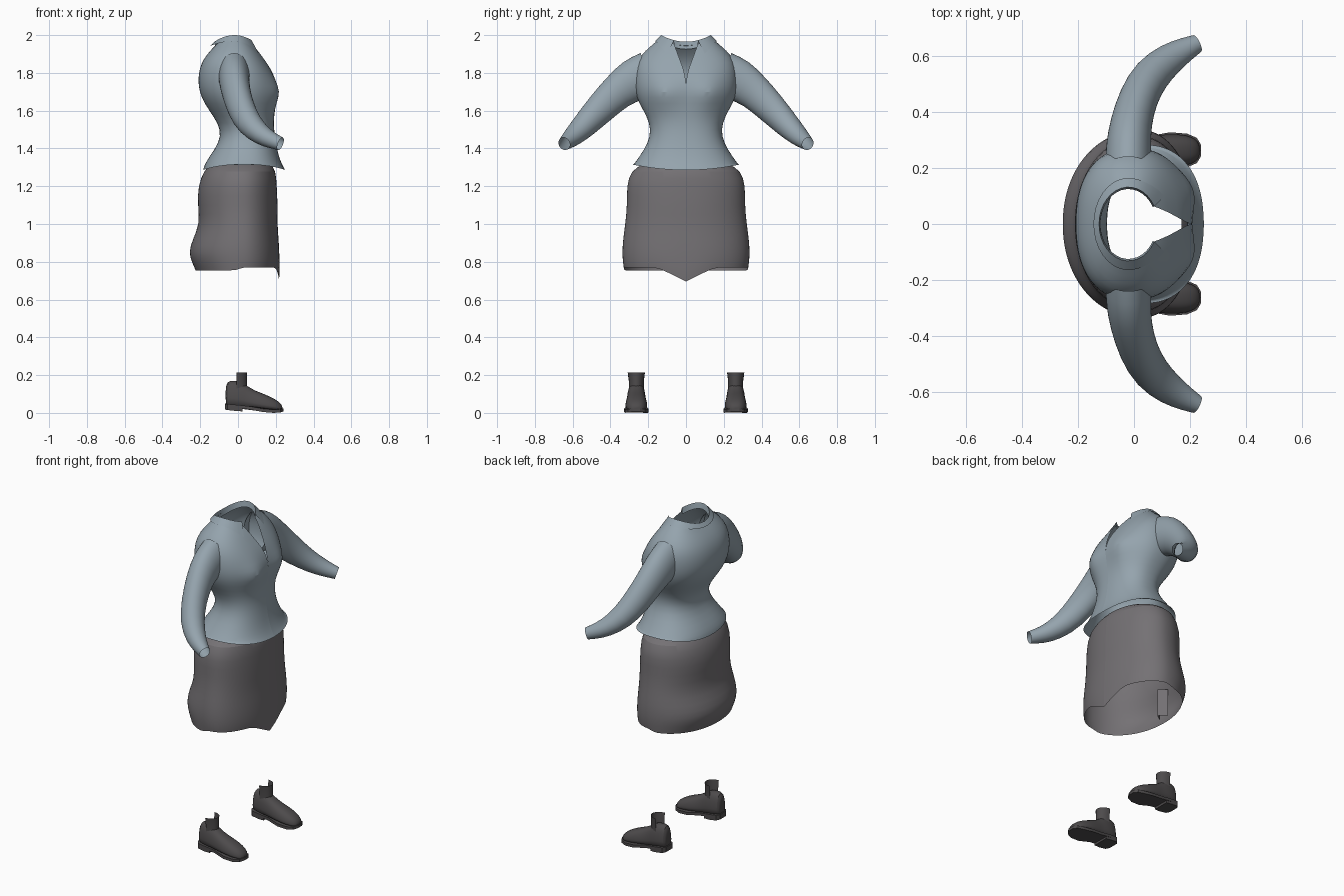
import bpy, bmesh
from math import sin, cos, pi, exp, copysign
from mathutils import Vector

cube = bpy.data.objects.get("Cube")
if cube:
    bpy.data.objects.remove(cube)


def material(name, r, g, b):
    m = bpy.data.materials.new(name)
    m.use_nodes = True
    m.diffuse_color = (r, g, b, 1)
    m.node_tree.nodes["Principled BSDF"].inputs["Base Color"].default_value = (r, g, b, 1)
    return m


BLUE = material("blue_grey_cloth", 0.30, 0.37, 0.42)
GREY = material("warm_grey_cloth", 0.175, 0.165, 0.175)
DARK = material("dark_leather", 0.075, 0.07, 0.072)


def power(v, n):
    return copysign(abs(v) ** (2 / n), v)


def loft(name, rows, mat, closed=True, caps=False, mirror=False, subdiv=1, edge=40):
    """Skin a list of point rows, optionally capped and mirrored."""
    bm = bmesh.new()
    vs = [[bm.verts.new(p) for p in row] for row in rows]
    n = len(vs[0])
    for a, b in zip(vs, vs[1:]):
        for i in range(n if closed else n - 1):
            j = (i + 1) % n
            bm.faces.new((a[i], a[j], b[j], b[i]))
    if caps:
        bm.faces.new(vs[0])
        bm.faces.new(vs[-1])
    bmesh.ops.recalc_face_normals(bm, faces=bm.faces)
    me = bpy.data.meshes.new(name)
    bm.to_mesh(me)
    bm.free()
    me.materials.append(mat)
    ob = bpy.data.objects.new(name, me)
    bpy.context.collection.objects.link(ob)
    if mirror:
        mod = ob.modifiers.new("mirror", "MIRROR")
        mod.use_axis = (False, True, False)
    if subdiv:
        mod = ob.modifiers.new("smooth", "SUBSURF")
        mod.levels = mod.render_levels = subdiv
        mod.boundary_smooth = "PRESERVE_CORNERS"
    bpy.ops.object.select_all(action="DESELECT")
    bpy.context.view_layer.objects.active = ob
    ob.select_set(True)
    bpy.ops.object.shade_smooth_by_angle(angle=edge * pi / 180)
    return ob


def ring(z, back, front, half, gap=0, n=2.3, segs=40, mid=None):
    """Body cross-section, widest at mid, that starts and ends at the front opening."""
    mid = (back + front) / 2 if mid is None else mid
    pts = []
    for i in range(segs + 1):
        a = gap + (2 * pi - 2 * gap) * i / segs
        c = power(cos(a), n)
        x = mid + c * (front - mid if c > 0 else mid - back)
        pts.append(Vector((x, half * power(sin(a), n), z)))
    return pts


# Blouse body: z, back, front, half width, front opening angle, neckline drop
blouse = []
for z, back, front, half, gap, drop in [
        (1.285, -.185, .25, .285, 0, 0), (1.31, -.18, .235, .28, 0, 0),
        (1.36, -.15, .215, .245, 0, 0), (1.43, -.10, .2, .2, 0, 0),
        (1.50, -.09, .19, .185, 0, 0), (1.57, -.13, .19, .207, 0, 0),
        (1.64, -.18, .2, .25, 0, 0), (1.70, -.205, .21, .27, 0, 0),
        (1.76, -.212, .20, .275, 0, 0), (1.83, -.205, .175, .27, .03, .01),
        (1.89, -.185, .14, .245, .1, .02), (1.945, -.15, .11, .185, .22, .03),
        (1.99, -.12, .08, .13, .45, .045)]:
    row = ring(z, back, front, half, gap)
    for p in row:
        if p.x > 0:
            p.x += .03 * exp(-((abs(p.y) - .12) / .07) ** 2 - ((z - 1.69) / .06) ** 2)
        p.z -= drop * ((p.x - (back + front) / 2) / ((front - back) / 2)) ** 2
        if z < 1.3:
            p.z += .03 * (p.y / half) ** 2
    blouse.append(row)
loft("blouse_body", blouse, BLUE, closed=False)

# Folded collar with pointed front tips
inner, crest, fall = [], [], []
for i in range(29):
    a = .5 + (2 * pi - 1) * i / 28
    c, s = cos(a), sin(a)
    tip = max(0, c) ** 3
    inner.append((-.02 + .1 * c, .125 * s, 1.965 - .04 * c * c))
    crest.append((-.02 + .105 * c, .132 * s, 2.0 - .035 * c * c))
    fall.append((-.02 + .125 * c + .03 * tip, .165 * s + copysign(.03 * tip, s),
                 1.968 - .025 * c * c - .07 * tip))
loft("collar", [inner, crest, fall], BLUE, closed=False, subdiv=0, edge=60)

# Sleeves follow the bent arm: centre, depth radius and height radius at each station
arm = [(-.02, .2, 1.79, .085, .125), (-.02, .28, 1.762, .083, .118),
       (-.012, .36, 1.705, .076, .096), (.015, .455, 1.61, .072, .085),
       (.06, .535, 1.525, .07, .07), (.13, .595, 1.465, .058, .054),
       (.19, .628, 1.438, .043, .042), (.225, .645, 1.425, .034, .036)]
sleeve = []
for i, (x, y, z, deep, tall) in enumerate(arm):
    t = Vector(arm[min(i + 1, 7)][:3]) - Vector(arm[max(i - 1, 0)][:3])
    u = t.cross(Vector((0, 0, 1))).normalized()
    v = u.cross(t).normalized()
    sleeve.append([Vector((x, y, z)) + deep * cos(k * pi / 8) * u + tall * sin(k * pi / 8) * v
                   for k in range(16)])
loft("sleeves", sleeve, BLUE, mirror=True)

# Skirt with a pointed front hem and a fuller lower back
skirt = []
for z, back, front, half in [
        (1.32, -.14, .17, .22), (1.285, -.18, .2, .293), (1.2, -.213, .205, .315),
        (1.1, -.213, .21, .312), (1.0, -.203, .208, .322), (.92, -.24, .215, .334),
        (.85, -.262, .22, .338), (.8, -.245, .22, .335), (.77, -.225, .217, .33)]:
    row = ring(z, back, front, half, n=2.08, segs=48, mid=.025)
    for p in row:
        if z < .9 and p.x > 0:
            p.z -= .075 * max(0, 1 - abs(p.y) / .15) * (.9 - z) / .13
        if z < .78 and p.x < 0:
            p.z -= .015
    skirt.append(row)
loft("skirt", skirt, GREY, closed=False)

# Kick pleat folded inside the back hem
loft("back_pleat", [[(-.215, -.03, z), (-.17, 0, z), (-.215, .04, z)] for z in (.78, .86, .95)],
     GREY, closed=False, subdiv=0)

# Shoe uppers: x, half width, top height, base height
upper = []
for x, w, top, base in [(-.066, .025, .13, .04), (-.058, .042, .17, .035),
                        (-.02, .05, .172, .03), (.02, .052, .165, .025),
                        (.05, .052, .142, .022), (.09, .057, .118, .02),
                        (.14, .061, .1, .015), (.19, .056, .077, .012),
                        (.222, .042, .056, .012), (.236, .02, .034, .012)]:
    upper.append([(x, .263 + w * power(cos(k * pi / 12), 2.6),
                   base + (top - base) * power(sin(k * pi / 12), 2.6)) for k in range(13)])
loft("shoe_uppers", upper, DARK, caps=True, mirror=True)


def sole_outline(stations, lift):
    left = [(x, .263 + w, z + lift) for x, w, z in stations]
    return left + [(x, .263 - w, z + lift) for x, w, z in reversed(stations)]


# Soles and heel blocks
sole = [(-.07, .03, .032), (-.055, .05, .03), (.0, .054, .025), (.06, .053, .018),
        (.13, .065, .005), (.19, .06, .0), (.225, .045, .003), (.24, .02, .007)]
heel = [(-.07, .03, .018), (-.055, .05, .015), (-.01, .053, .01), (.025, .05, .008)]
loft("shoe_soles", [sole_outline(sole, 0), sole_outline(sole, .017)], DARK,
     caps=True, mirror=True, subdiv=0, edge=30)
loft("shoe_heels", [sole_outline(heel, 0), sole_outline(heel, .018)], DARK,
     caps=True, mirror=True, subdiv=0, edge=30)

# Sock fronts rising out of the shoes
sock = [[(-.008 + .056 * sin(k * pi / 10), .263 + w * cos(k * pi / 10), z) for k in range(11)]
        for z, w in ((.13, .04), (.17, .04), (.215, .046))]
loft("socks", sock, DARK, closed=False, mirror=True, subdiv=0)
